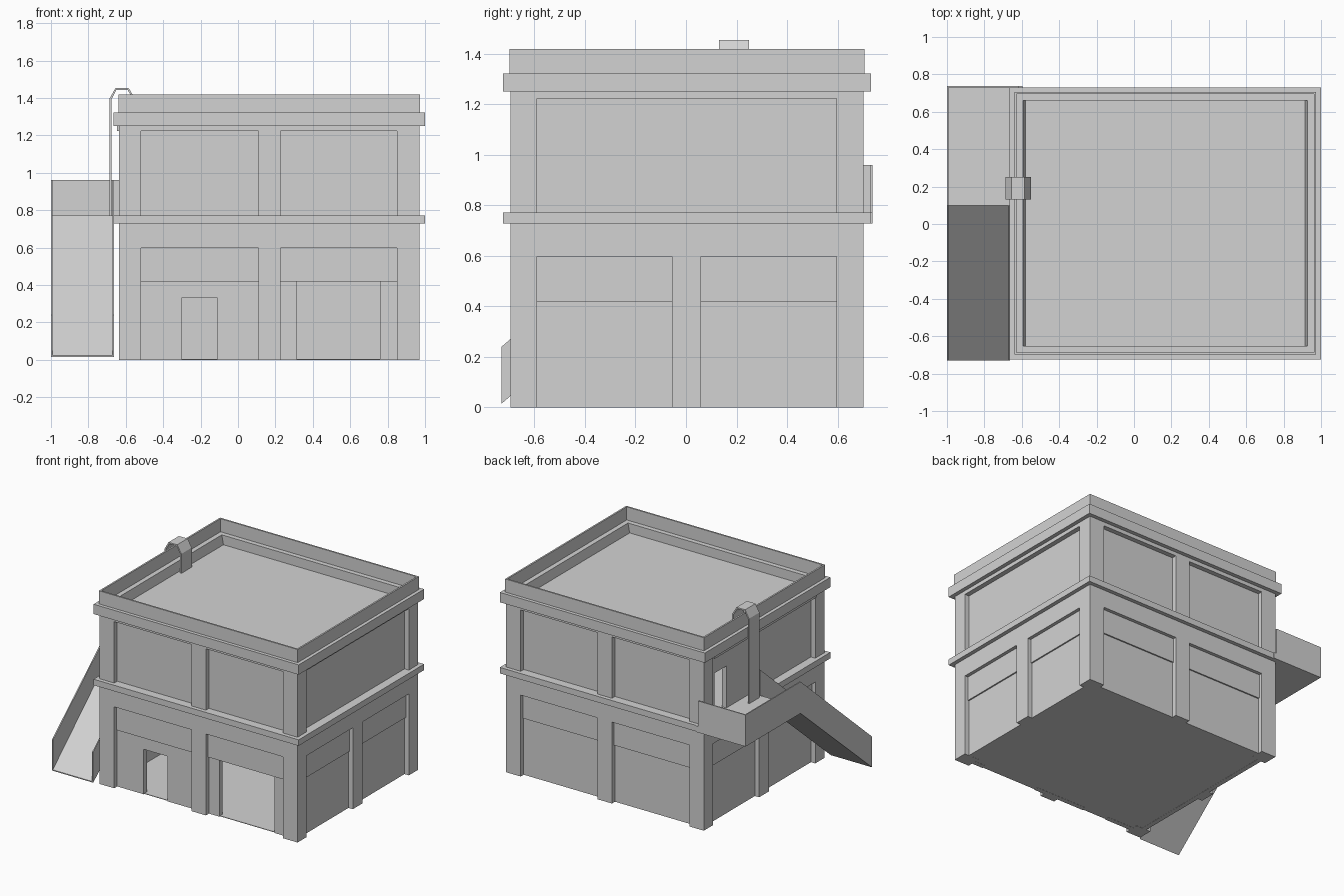
import bpy, bmesh
from mathutils import Vector

old = bpy.data.objects.get("Cube")
if old:
    bpy.data.objects.remove(old)

GREY = (0.65, 0.65, 0.65, 1)
mat = bpy.data.materials.new("light_grey")
mat.use_nodes = True
mat.diffuse_color = GREY
mat.node_tree.nodes["Principled BSDF"].inputs["Base Color"].default_value = GREY

X0, X1, Y0, Y1 = -0.636, 0.97, -0.695, 0.702   # outer faces of the building
BAND, BAND_TOP, CORNICE, CORNICE_TOP, TOP = 0.728, 0.772, 1.25, 1.322, 1.418
HEAD_LOW, LINTEL, HEAD_UP = 0.597, 0.418, 1.222
INNER = 0.07                                    # depth of the inside wall face


def finish(name, bm):
    bmesh.ops.recalc_face_normals(bm, faces=bm.faces)
    mesh = bpy.data.meshes.new(name)
    bm.to_mesh(mesh)
    bm.free()
    mesh.materials.append(mat)
    ob = bpy.data.objects.new(name, mesh)
    bpy.context.collection.objects.link(ob)
    return ob


def boxes(name, items):
    """One object from several (x0, x1, y0, y1, z0, z1) boxes."""
    bm = bmesh.new()
    for x0, x1, y0, y1, z0, z1 in items:
        cube = bmesh.ops.create_cube(bm, size=1)
        for v in cube["verts"]:
            v.co = Vector((x1 if v.co.x > 0 else x0,
                           y1 if v.co.y > 0 else y0,
                           z1 if v.co.z > 0 else z0))
    return finish(name, bm)


def prism(name, outline, place, a, b):
    """Extrude a flat outline between a and b; place maps (u, v, w) to xyz."""
    bm = bmesh.new()
    face = bm.faces.new([bm.verts.new(place(u, v, a)) for u, v in outline])
    new = bmesh.ops.extrude_face_region(bm, geom=[face])["geom"]
    move = Vector(place(0, 0, b)) - Vector(place(0, 0, a))
    bmesh.ops.translate(bm, vec=move, verts=[g for g in new if isinstance(g, bmesh.types.BMVert)])
    return finish(name, bm)


def ring(name, out, inset, z0, z1, slope=0):
    """Frame `out` beyond the walls, hole `inset` within; slope leans the x sides of the hole."""
    bm = bmesh.new()
    loops = []
    for dx, dy, z in ((out, out, z0), (out, out, z1),
                      (-inset, -inset, z1), (-inset - slope, -inset, z0)):
        loops.append([bm.verts.new(p) for p in (
            (X0 - dx, Y0 - dy, z), (X1 + dx, Y0 - dy, z),
            (X1 + dx, Y1 + dy, z), (X0 - dx, Y1 + dy, z))])
    for i in range(4):
        a, b = loops[i], loops[(i + 1) % 4]
        for j in range(4):
            k = (j + 1) % 4
            bm.faces.new((a[j], a[k], b[k], b[j]))
    return finish(name, bm)


def wall_box(side, u0, u1, d0, d1, z0, z1):
    """Box on a facade: u runs along the wall, d is the depth inward."""
    if side == "front":
        return (u0, u1, Y0 + d0, Y0 + d1, z0, z1)
    if side == "back":
        return (u0, u1, Y1 - d1, Y1 - d0, z0, z1)
    if side == "left":
        return (X1 - d1, X1 - d0, u0, u1, z0, z1)
    return (X0 + d0, X0 + d1, u0, u1, z0, z1)


def panel(side, u0, u1, depth, z0, z1, hole=None):
    """Recessed panel, split around a doorway (h0, h1, top) when one is given."""
    if not hole:
        return [wall_box(side, u0, u1, depth, INNER, z0, z1)]
    h0, h1, top = hole
    parts = [(u0, h0, z0, z1), (h1, u1, z0, z1)]
    if top < z1:
        parts.append((h0, h1, top, z1))
    return [wall_box(side, a, b, depth, INNER, c, d) for a, b, c, d in parts]


# Corner pillars
PX, PY = (-0.518, 0.85), (-0.59, 0.595)
boxes("corner_pillars", [(xa, xb, ya, yb, 0, CORNICE)
                         for xa, xb in ((X0, PX[0]), (PX[1], X1))
                         for ya, yb in ((Y0, PY[0]), (PY[1], Y1))])

# Facades: middle pillars, headers, lintels and recessed panels
doors = {("front", 0): (-0.303, -0.11, 0.33), ("front", 1): (0.312, 0.76, LINTEL)}
for side in ("front", "back", "left", "right"):
    long_side = side in ("front", "back")
    u0, u1 = PX if long_side else PY
    m0, m1 = (0.11, 0.226) if long_side else (-0.055, 0.06)
    pillar_top = CORNICE if long_side else BAND
    boxes(side + "_middle_pillar", [wall_box(side, m0, m1, 0, INNER, 0, pillar_top)])
    bays = ((u0, m0), (m1, u1))
    heads, lintels, low, high = [], [], [], []
    for i, (a, b) in enumerate(bays):
        heads.append(wall_box(side, a, b, 0, INNER, HEAD_LOW, BAND))
        lintels.append(wall_box(side, a, b, 0.025, INNER, LINTEL, HEAD_LOW))
        low += panel(side, a, b, 0.035, 0, LINTEL, doors.get((side, i)))
        if long_side:
            heads.append(wall_box(side, a, b, 0, INNER, HEAD_UP, CORNICE))
            high += panel(side, a, b, 0.035, BAND, HEAD_UP)
    if not long_side:
        heads.append(wall_box(side, u0, u1, 0, INNER, HEAD_UP, CORNICE))
        hole = (0.39, 0.53, 1.08) if side == "right" else None
        high += panel(side, u0, u1, 0.035, BAND, HEAD_UP, hole)
    boxes(side + "_headers", heads)
    boxes(side + "_lintels", lintels)
    boxes(side + "_lower_panels", low)
    boxes(side + "_upper_panels", high)
boxes("right_header_trim", [(X0 - 0.012, X0, *PY, HEAD_UP, CORNICE)])

# Floors and roof deck
for name, z0, z1 in (("ground_floor", 0.001, 0.005), ("upper_floor", 0.74, 0.768),
                     ("roof_deck", 1.20, CORNICE + 0.003)):
    boxes(name, [(X0 + 0.04, X1 - 0.04, Y0 + 0.04, Y1 - 0.04, z0, z1)])

# Projecting bands and roof edge
ring("middle_band", 0.029, 0.06, BAND, BAND_TOP)
ring("cornice", 0.029, 0.043, CORNICE, CORNICE_TOP, 0.014)
ring("parapet", 0.004, 0.008, CORNICE_TOP, TOP)

# Landing with its guard walls
LX0, LX1, RAMP_TOP, LY1, T = -1.0, -0.664, 0.10, 0.738, 0.008
boxes("landing_floor", [(LX0, X0 + 0.04, RAMP_TOP, LY1, BAND, BAND_TOP)])
boxes("landing_back_guard", [(LX0, -0.615, LY1 - T, LY1, BAND, 0.96)])
boxes("landing_outer_guard", [(LX0, LX0 + T, RAMP_TOP, LY1, BAND, 0.96)])


# Ramp with sloping side walls
def side_profile(u, v, w):
    return (w, u, v)


FOOT = -0.73
prism("ramp", [(RAMP_TOP, BAND_TOP), (FOOT, 0.022), (FOOT, 0.015), (RAMP_TOP, BAND)],
      side_profile, LX0, LX1)
guard = [(RAMP_TOP, 0.96), (FOOT, 0.24), (FOOT, 0.015), (RAMP_TOP, BAND)]
prism("ramp_outer_guard", guard, side_profile, LX0, LX0 + T)
prism("ramp_inner_guard", guard, side_profile, LX1 - T, LX1)

# Ladder strip hooked over the parapet, its short leg resting on the roof
outer = [(-0.687, BAND_TOP), (-0.687, 1.396), (-0.655, 1.453), (-0.585, 1.453), (-0.55, 1.396), (-0.55, CORNICE)]
inner = [(-0.56, CORNICE), (-0.56, 1.392), (-0.59, 1.443), (-0.65, 1.443), (-0.677, 1.392), (-0.677, BAND_TOP)]
prism("roof_ladder", outer + inner, lambda u, v, w: (u, w, v), 0.13, 0.25)
